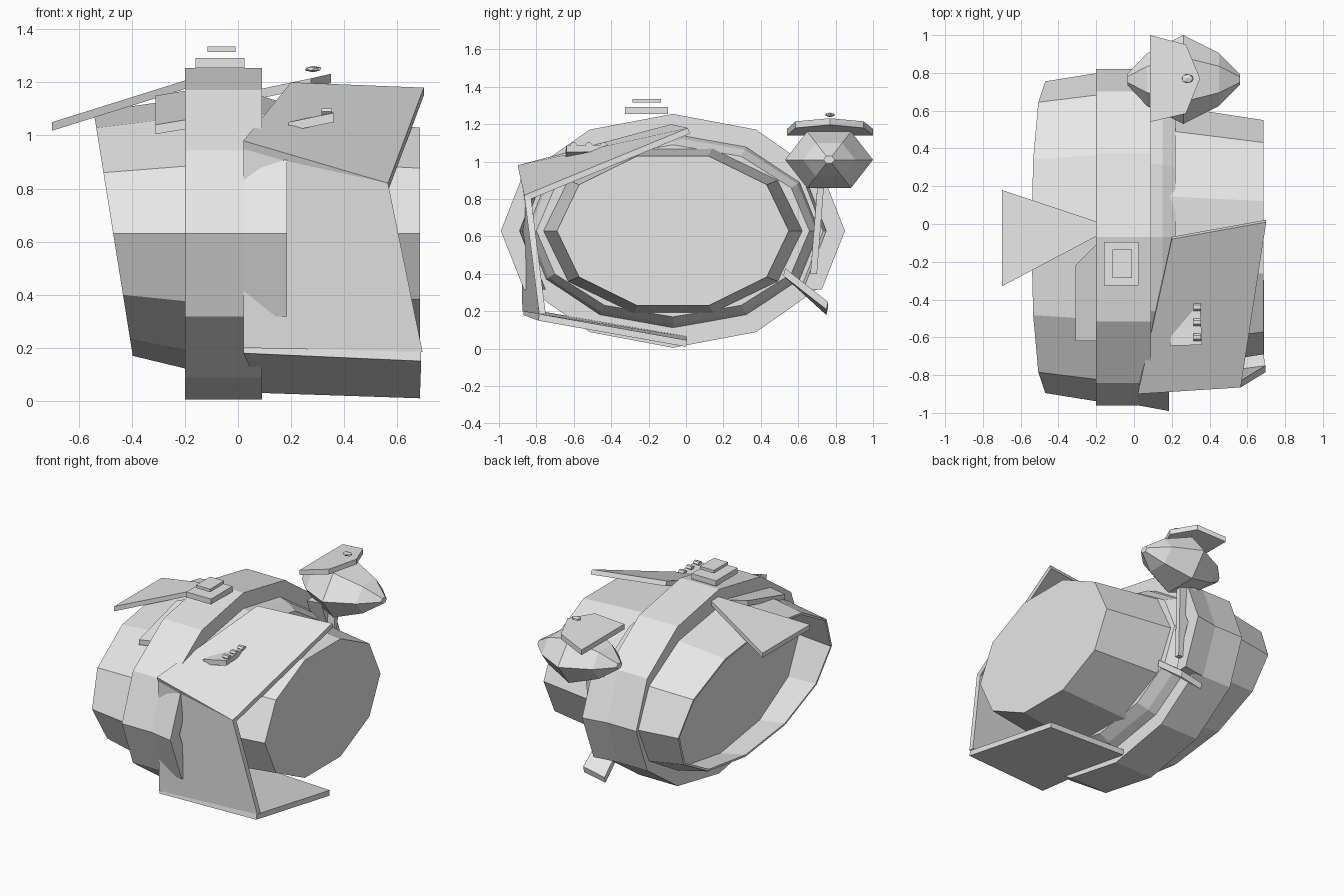
import bpy, bmesh, math
from mathutils import Vector

if "Cube" in bpy.data.objects:
    bpy.data.objects.remove(bpy.data.objects["Cube"])

CY, CZ = -0.07, 0.63          # body axis
grey = bpy.data.materials.new("light_grey")
grey.diffuse_color = (0.8, 0.8, 0.8, 1)
grey.use_nodes = True
grey.node_tree.nodes["Principled BSDF"].inputs["Base Color"].default_value = grey.diffuse_color


def finish(name, bm):
    bmesh.ops.recalc_face_normals(bm, faces=bm.faces)
    me = bpy.data.meshes.new(name)
    bm.to_mesh(me)
    bm.free()
    me.materials.append(grey)
    ob = bpy.data.objects.new(name, me)
    bpy.context.collection.objects.link(ob)
    return ob


def loft(name, n, sections, cy=CY, cz=CZ):
    """Closed loft along x; section = (x, y radius, z radius, lean)."""
    bm = bmesh.new()
    rings = []
    for x, ry, rz, lean in sections:
        ring = []
        for i in range(n):
            a = 2 * math.pi * i / n
            dz = rz * math.sin(a)
            ring.append(bm.verts.new((x + lean * dz, cy + ry * math.cos(a), cz + dz)))
        rings.append(ring)
    for r0, r1 in zip(rings, rings[1:]):
        for i in range(n):
            j = (i + 1) % n
            bm.faces.new((r0[i], r0[j], r1[j], r1[i]))
    bm.faces.new(rings[0])
    bm.faces.new(rings[-1])
    return finish(name, bm)


def plate(name, pts, off):
    """Flat panel with its outer face on pts, thickened by the offset vector."""
    bm = bmesh.new()
    top = [bm.verts.new(p) for p in pts]
    low = [bm.verts.new(Vector(p) + Vector(off)) for p in pts]
    bm.faces.new(top)
    bm.faces.new(low[::-1])
    for i in range(len(pts)):
        j = (i + 1) % len(pts)
        bm.faces.new((top[i], low[i], low[j], top[j]))
    return finish(name, bm)


def box(name, x0, x1, y0, y1, z0, z1):
    return plate(name, [(x0, y0, z1), (x1, y0, z1), (x1, y1, z1), (x0, y1, z1)],
                 (0, 0, z0 - z1))


# Central band, collar and closed drum on the right
loft("central_band", 12, [(-0.2, 0.89, 0.625, 0), (0.09, 0.89, 0.625, 0)])
loft("collar", 12, [(0.05, 0.79, 0.53, 0), (0.15, 0.77, 0.5, 0), (0.22, 0.73, 0.46, 0)])
loft("drum", 10, [(0.1, 0.71, 0.47, 0), (0.685, 0.62, 0.42, 0)])

# Hollow, slanted cup on the left
loft("open_cup", 12, [(-0.19, 0.87, 0.51, 0), (-0.47, 0.825, 0.46, -0.16),
                      (-0.47, 0.81, 0.445, -0.16), (-0.21, 0.84, 0.485, 0)])

# Side flares on the band, front and back
for side, label in ((-1, "front"), (1, "back")):
    for up in (-1, 1):
        def pt(x, r, a):
            return (x, CY + side * r * math.cos(a), CZ + up * 0.625 * math.sin(a))
        a = math.radians(30)
        plate(label + ("_upper_flare" if up > 0 else "_lower_flare"),
              [pt(0.02, 0.89, 0), pt(0.185, 0.92, 0), pt(0.185, 0.92, a), pt(0.02, 0.89, a)],
              (0, -side * 0.1, 0))

# Three large front panels, meeting along their edges
A, B = (0.02, -0.90, 0.98), (0.565, -0.865, 0.82)
plate("upper_panel", [A, B, (0.70, 0.01, 1.18), (0.2, -0.08, 1.20)], (0, 0.012, -0.03))
plate("front_panel", [(0.02, -0.885, 0.95), B, (0.695, -0.785, 0.185), (0.02, -0.875, 0.2)],
      (0, 0.035, 0))
plate("bottom_panel", [(0.02, -0.87, 0.18), (0.69, -0.79, 0.15), (0.685, 0.0, 0.01),
                       (0.09, 0.0, 0.03)], (0, 0.006, 0.035))

# Left fin and small side panel
plate("left_fin", [(-0.7, 0.18, 1.05), (-0.7, -0.33, 1.05), (-0.19, -0.06, 1.21),
                   (-0.19, 0.01, 1.21)], (0, 0, -0.032))
plate("side_panel", [(-0.31, -0.62, 1.04), (-0.19, -0.62, 1.06), (-0.19, -0.1, 1.17),
                     (-0.31, -0.22, 1.15)], (0, 0, -0.035))

# Stacked pads on top
box("top_pad", -0.16, 0.025, -0.325, -0.095, 1.255, 1.292)
box("top_pad_small", -0.115, -0.01, -0.285, -0.135, 1.315, 1.335)

# Control strip with three buttons
plate("control_strip", [(0.19, -0.645, 1.05), (0.36, -0.64, 1.085), (0.35, -0.41, 1.09),
                        (0.22, -0.42, 1.06)], (0, 0, -0.035))
for i in range(3):
    loft("strip_button", 6, [(0.315, 0.02, 0.013, 0), (0.355, 0.02, 0.013, 0)],
         cy=-0.6 + 0.08 * i, cz=1.09)

# Rear pod, its cap plate and knob
loft("rear_pod", 6, [(-0.035, 0.03, 0.022, 0), (0.07, 0.14, 0.104, 0), (0.262, 0.235, 0.174, 0),
                     (0.45, 0.14, 0.104, 0), (0.56, 0.03, 0.022, 0)], cy=0.765, cz=1.01)
plate("pod_cap", [(0.085, 0.54, 1.175), (0.085, 1.0, 1.175), (0.275, 0.95, 1.215),
                  (0.35, 0.77, 1.232), (0.275, 0.585, 1.215)], (0, 0, -0.035))
bm = bmesh.new()
bmesh.ops.create_icosphere(bm, subdivisions=1, radius=1)
bmesh.ops.scale(bm, vec=(0.035, 0.027, 0.012), verts=bm.verts)
bmesh.ops.translate(bm, vec=(0.283, 0.77, 1.25), verts=bm.verts)
finish("cap_knob", bm)

# Neck strut and bracket under the pod
plate("pod_neck", [(0.1, 0.74, 0.92), (0.24, 0.74, 0.9), (0.22, 0.7, 0.4), (0.1, 0.7, 0.4)],
      (0, -0.035, 0))
plate("neck_bracket", [(0.08, 0.53, 0.43), (0.24, 0.53, 0.43), (0.24, 0.76, 0.25),
                       (0.08, 0.76, 0.22)], (0, -0.01, -0.04))
